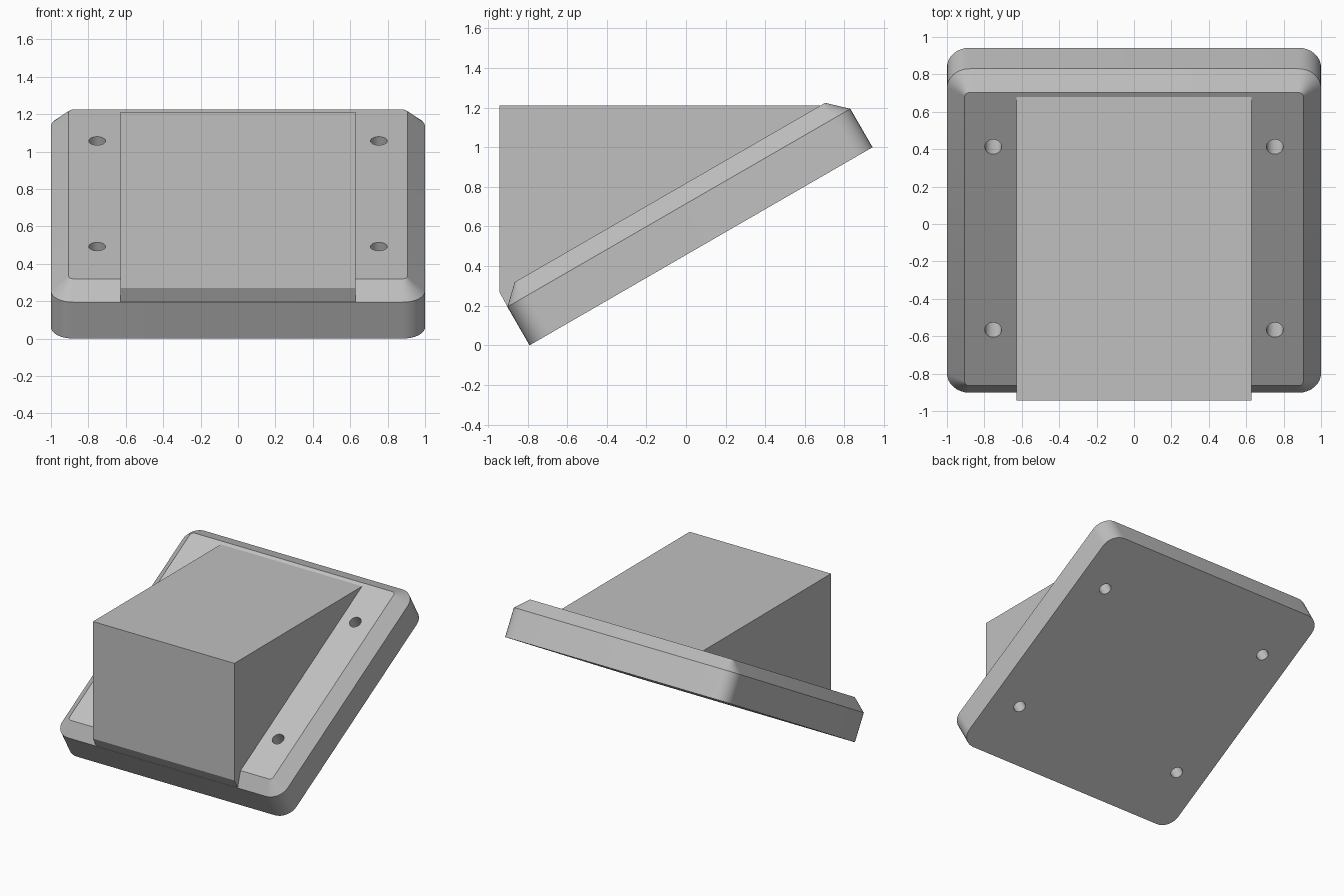
import bpy
import bmesh
from math import sin, cos, pi, radians
from mathutils import Matrix

cube = bpy.data.objects.get("Cube")
if cube:
    bpy.data.objects.remove(cube, do_unlink=True)

TILT = Matrix.Translation((0, -0.79, 0)) @ Matrix.Rotation(radians(30), 4, 'X')

grey = bpy.data.materials.new("plain grey")
grey.use_nodes = True
colour = (0.53, 0.53, 0.53, 1)
grey.diffuse_color = colour
grey.node_tree.nodes["Principled BSDF"].inputs["Base Color"].default_value = colour


def make_object(name, bm):
    bmesh.ops.recalc_face_normals(bm, faces=bm.faces[:])
    mesh = bpy.data.meshes.new(name)
    bm.to_mesh(mesh)
    bm.free()
    mesh.materials.append(grey)
    obj = bpy.data.objects.new(name, mesh)
    bpy.context.collection.objects.link(obj)
    return obj


def select_only(obj):
    bpy.ops.object.select_all(action='DESELECT')
    obj.select_set(True)
    bpy.context.view_layer.objects.active = obj


def rounded_square(half, radius, z, steps=8):
    """Outline of a rounded square centred on (0, 1)."""
    points = []
    for corner in range(4):
        mid = pi / 4 + corner * pi / 2
        cx = (half - radius) * (1 if cos(mid) > 0 else -1)
        cy = (half - radius) * (1 if sin(mid) > 0 else -1)
        for i in range(steps + 1):
            a = corner * pi / 2 + i / steps * pi / 2
            points.append((cx + radius * cos(a), 1 + cy + radius * sin(a), z))
    return points


# Tilted base plate: straight wall, then a chamfer up to the top face
bm = bmesh.new()
rings = [[bm.verts.new(p) for p in rounded_square(*ring)]
         for ring in ((1, 0.12, 0), (1, 0.12, 0.224), (0.905, 0.025, 0.314))]
bm.faces.new(rings[0])
bm.faces.new(rings[-1])
for low, high in zip(rings, rings[1:]):
    for i in range(len(low)):
        j = (i + 1) % len(low)
        bm.faces.new((low[i], low[j], high[j], high[i]))
bm.transform(TILT)
plate = make_object("base_plate", bm)

# Four screw holes drilled square to the plate
bm = bmesh.new()
for x in (-0.753, 0.753):
    for y in (0.44, 1.57):
        bmesh.ops.create_cone(bm, cap_ends=True, segments=32, radius1=0.045,
                              radius2=0.045, depth=1,
                              matrix=TILT @ Matrix.Translation((x, y, 0.15)))
drill = make_object("hole_cutter", bm)
drill.hide_render = True
select_only(plate)
cut = plate.modifiers.new("screw_holes", 'BOOLEAN')
cut.operation = 'DIFFERENCE'
cut.solver = 'EXACT'
cut.object = drill
bpy.ops.object.modifier_apply(modifier=cut.name)
bpy.data.objects.remove(drill, do_unlink=True)
bpy.ops.object.shade_smooth_by_angle(angle=radians(30))

# Wedge block with a level top, its lower end sunk into the plate
profile = [(-0.943, 0.27), (-0.943, 1.21), (0.68, 1.21), (0.70, 1.0),
           (-0.82, 0.11), (-0.901, 0.194)]
bm = bmesh.new()
side = bm.faces.new([bm.verts.new((-0.628, y, z)) for y, z in profile])
grown = bmesh.ops.extrude_face_region(bm, geom=[side])
bmesh.ops.translate(bm, vec=(1.256, 0, 0),
                    verts=[v for v in grown["geom"] if isinstance(v, bmesh.types.BMVert)])
make_object("wedge_block", bm)
